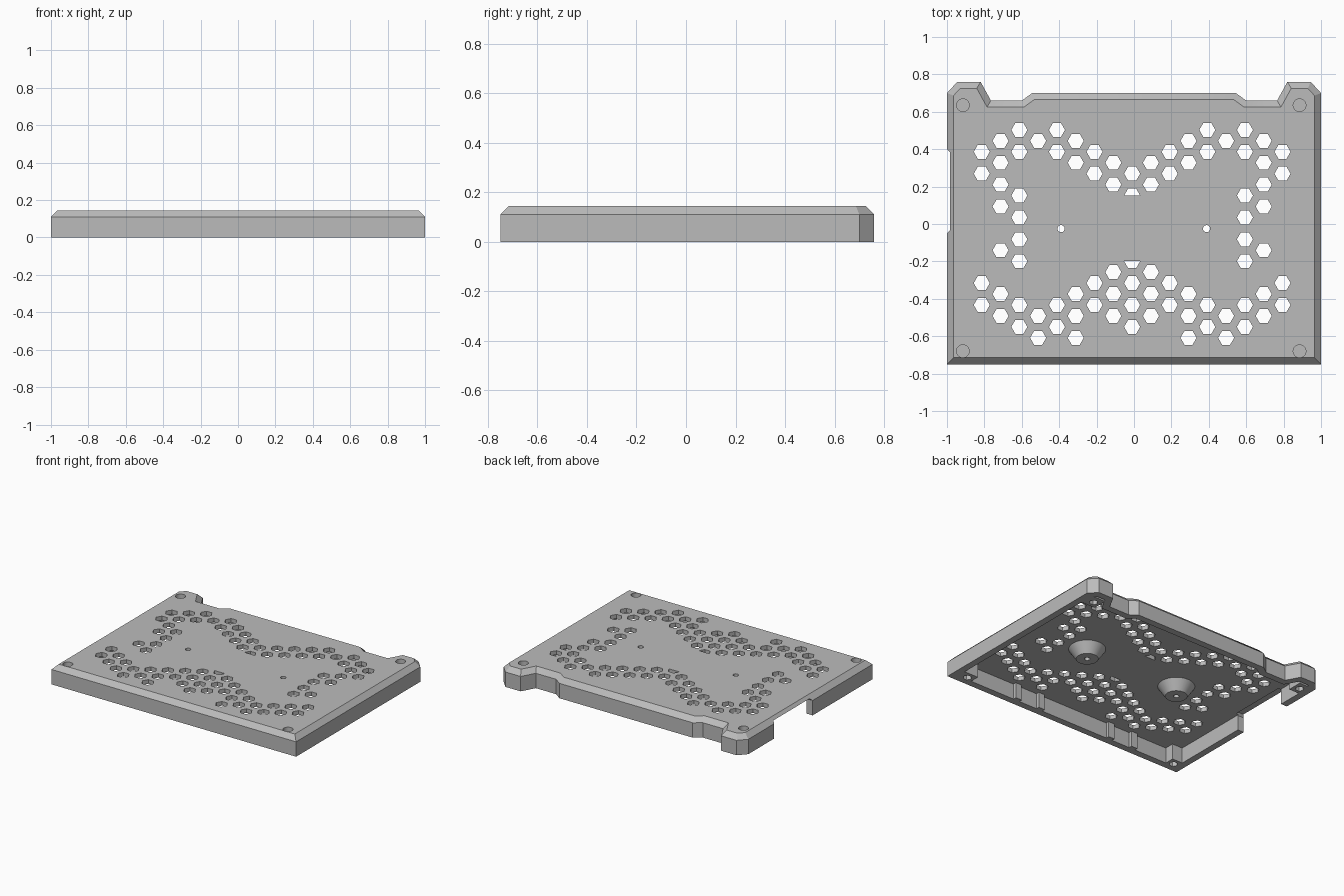
import bpy
import bmesh
from math import cos, sin, pi
from mathutils import Vector

if "Cube" in bpy.data.objects:
    bpy.data.objects.remove(bpy.data.objects["Cube"])

grey = bpy.data.materials.new("plain grey")
grey.use_nodes = True
grey.diffuse_color = (0.5, 0.5, 0.5, 1)
grey.node_tree.nodes["Principled BSDF"].inputs["Base Color"].default_value = (0.5, 0.5, 0.5, 1)

HEIGHT, BEVEL, WALL, PLATE = 0.145, 0.035, 0.05, 0.03


def loft(bm, rings):
    """Closed solid through (points, z) rings, listed from bottom to top."""
    loops = [[bm.verts.new((x, y, z)) for x, y in pts] for pts, z in rings]
    n = len(loops[0])
    bm.faces.new(loops[0][::-1])
    bm.faces.new(loops[-1])
    for a, b in zip(loops, loops[1:]):
        for i in range(n):
            j = (i + 1) % n
            bm.faces.new((a[i], a[j], b[j], b[i]))


def make(name, *solids):
    bm = bmesh.new()
    for rings in solids:
        loft(bm, rings)
    bmesh.ops.recalc_face_normals(bm, faces=bm.faces)
    mesh = bpy.data.meshes.new(name)
    bm.to_mesh(mesh)
    bm.free()
    mesh.materials.append(grey)
    obj = bpy.data.objects.new(name, mesh)
    bpy.context.collection.objects.link(obj)
    return obj


def arc(cx, cy, r, n, start=0, span=2 * pi):
    count = n if span > 6 else n // 2 + 1
    return [(cx + r * cos(start + 2 * pi * i / n), cy + r * sin(start + 2 * pi * i / n))
            for i in range(count)]


def rect(x0, x1, y0, y1):
    return [(x0, y0), (x1, y0), (x1, y1), (x0, y1)]


def prism(pts, z0, z1):
    return [(pts, z0), (pts, z1)]


def inset(pts, d):
    """Parallel inward offset of a counter-clockwise outline."""
    out = []
    for i, p in enumerate(pts):
        p = Vector(p)
        a = (p - Vector(pts[i - 1])).normalized()
        b = (Vector(pts[(i + 1) % len(pts)]) - p).normalized()
        na, nb = Vector((-a.y, a.x)), Vector((-b.y, b.x))
        out.append(tuple(p + (na + nb) * d / (1 + na.dot(nb))))
    return out


def cut(obj, cutter):
    mod = obj.modifiers.new("cut", "BOOLEAN")
    mod.operation, mod.solver, mod.object = "DIFFERENCE", "EXACT", cutter
    bpy.context.view_layer.objects.active = obj
    bpy.ops.object.modifier_apply(modifier=mod.name)


# Outline: right half mirrored to the left
half = [(1, -0.75), (1, 0.70), (0.945, 0.76), (0.82, 0.76), (0.765, 0.66), (0.60, 0.66), (0.545, 0.70)]
outline = half + [(-x, y) for x, y in reversed(half)]

# Tray shell with bevelled top edge, hollow underneath
shell = make("tray_shell", [(outline, 0), (outline, HEIGHT - BEVEL), (inset(outline, BEVEL), HEIGHT)])
cavity = make("cavity_cutter", prism(inset(outline, WALL), -0.1, HEIGHT - PLATE))

# Side opening in the left-hand wall of the front view, with sloped upper corners
low, high = rect(-1.1, -0.93, -0.05, 0.40), rect(-1.1, -0.93, -0.035, 0.385)
opening = make("opening_cutter", [(low, -0.1), (low, 0.11), (high, 0.125)])

# Honeycomb vents: rows used in each column, counted from the back
columns = {0: (2, 7, 8, 9), 1: (1, 2, 6, 7, 8), 2: (1, 2, 7, 8), 3: (0, 1, 7, 8, 9),
           4: (0, 1, 8, 9), 5: (0, 8, 9), 6: (0, 1, 3, 4, 5, 6, 8, 9),
           7: (0, 1, 2, 3, 5, 7, 8), 8: (1, 2, 7, 8)}
PITCH, SHIFT, HEX = 0.117, -0.01, 0.043
holes = []
for col, rows in columns.items():
    for side in ((-1, 1) if col else (1,)):
        for row in rows:
            y = 0.503 - PITCH * (row + 0.5 * (col % 2))
            holes.append(prism(arc(SHIFT + side * col * 0.1005, y, HEX, 6), 0.1, 0.2))
for row, start in ((3, 0), (6, pi)):
    holes.append(prism(arc(SHIFT, 0.503 - PITCH * row, HEX, 6, start, pi), 0.1, 0.2))

# Screw holes and corner recesses
mounts = [(-0.39, -0.025), (0.388, -0.025)]
corners = [(x, y) for x in (-0.915, 0.885) for y in (-0.68, 0.635)]
for x, y in mounts:
    holes.append(prism(arc(x, y, 0.019, 20), -0.1, 0.2))
for x, y in corners:
    holes.append(prism(arc(x, y, 0.034, 28), 0.10, 0.2))
    holes.append(prism(arc(x, y, 0.03, 6), -0.1, 0.06))
perforations = make("perforation_cutter", *holes)

# Conical screw bosses under the plate
bosses = [make("screw_boss", [(arc(x, y, 0.075, 32), 0.04), (arc(x, y, 0.128, 32), 0.12)])
          for x, y in mounts]

# Solid corner blocks
blocks = []
for x, y in corners:
    sx, sy = (1 if x > 0 else -1), (1 if y > 0 else -1)
    xs = sorted((sx * 0.96, x - sx * 0.05))
    ys = sorted((y + sy * (0.06 if y > 0 else 0.035), y - sy * 0.05))
    blocks.append(make("corner_block", prism(rect(*xs, *ys), 0, 0.12)))

cut(shell, cavity)
cut(shell, opening)
for part in [shell] + bosses + blocks:
    cut(part, perforations)

# Guide ribs inside the front wall
for x in (0.44, 0.24, -0.37, -0.57):
    make("front_rib", prism(rect(x - 0.025, x + 0.025, -0.71, -0.675), 0, 0.12))

for cutter in (cavity, opening, perforations):
    bpy.data.objects.remove(cutter)

# Smooth the round holes and cones, keep edges crisp
bpy.ops.object.select_all(action="DESELECT")
for part in [shell] + bosses + blocks:
    part.select_set(True)
bpy.context.view_layer.objects.active = shell
bpy.ops.object.shade_smooth_by_angle(angle=0.5)
